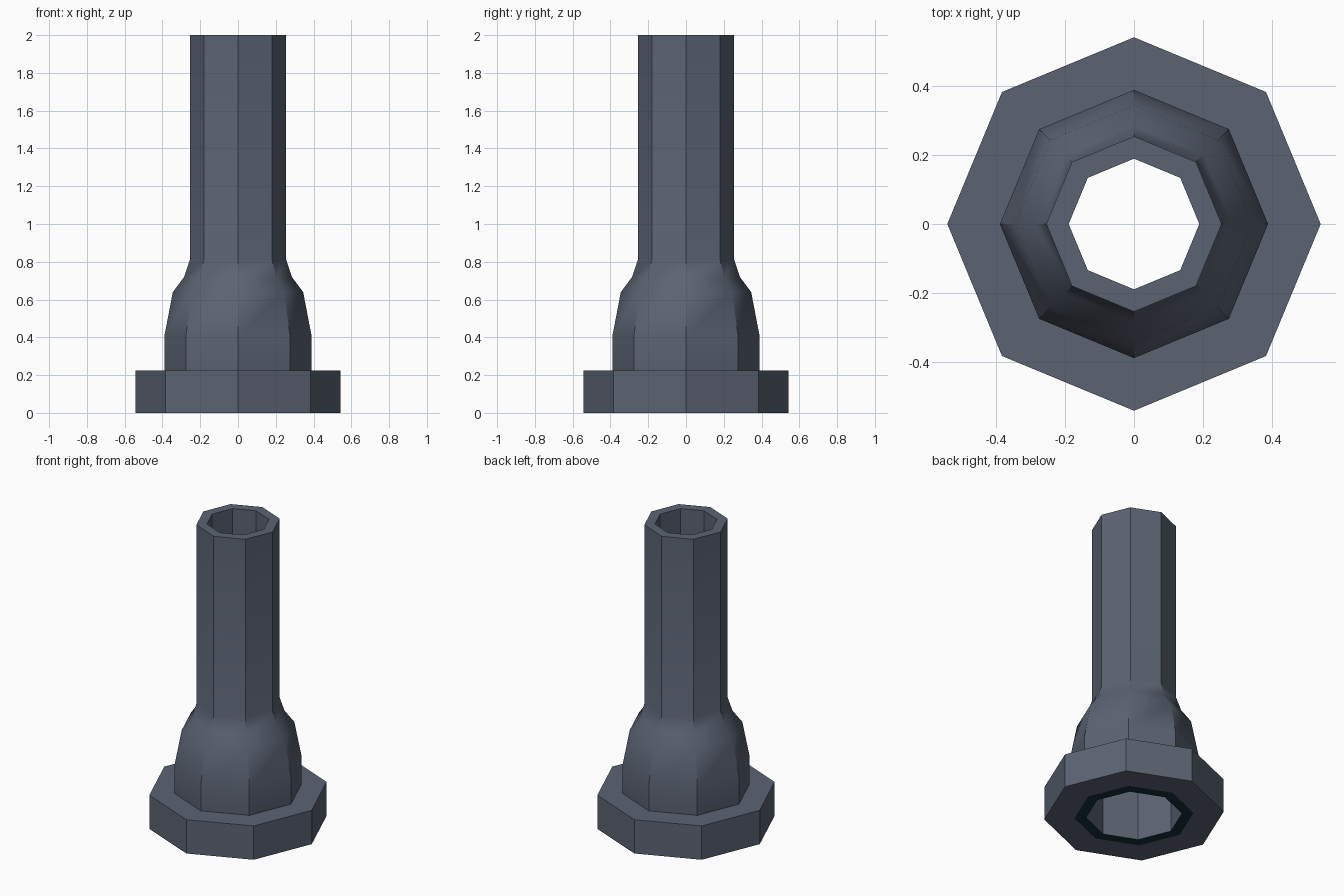
import bpy, math

if "Cube" in bpy.data.objects:
    bpy.data.objects.remove(bpy.data.objects["Cube"])

SIDES = 8


def material(name, rgb):
    m = bpy.data.materials.new(name)
    m.diffuse_color = (*rgb, 1)
    m.use_nodes = True
    m.node_tree.nodes["Principled BSDF"].inputs["Base Color"].default_value = m.diffuse_color
    return m


grey = material("slate_grey", (0.105, 0.125, 0.17))
dark = material("dark_blue_black", (0.007, 0.028, 0.045))


def lathe(name, profile, mats, dark_segment=None):
    """Spin a closed (radius, z) profile, listed counter-clockwise, round z."""
    n = len(profile)
    verts = [(r * math.cos(a), r * math.sin(a), z)
             for a in (2 * math.pi * i / SIDES for i in range(SIDES))
             for r, z in profile]
    faces, idx = [], []
    for i in range(SIDES):
        k = (i + 1) % SIDES
        for j in range(n):
            h = (j + 1) % n
            faces.append((i * n + j, k * n + j, k * n + h, i * n + h))
            idx.append(1 if j == dark_segment else 0)
    mesh = bpy.data.meshes.new(name)
    mesh.from_pydata(verts, [], faces)
    for m in mats:
        mesh.materials.append(m)
    mesh.polygons.foreach_set("material_index", idx)
    ob = bpy.data.objects.new(name, mesh)
    bpy.context.collection.objects.link(ob)
    bpy.ops.object.select_all(action='DESELECT')
    ob.select_set(True)
    bpy.context.view_layer.objects.active = ob
    bpy.ops.object.shade_smooth_by_angle(angle=math.radians(40))
    return ob


# Base flange: octagonal ring with the tube passing through it
lathe("base_flange",
      [(0.36, 0), (0.543, 0), (0.543, 0.225), (0.36, 0.225)], [grey])

# Hollow tube with flared lower body; its bottom rim is dark
lathe("flared_tube",
      [(0.29, 0), (0.36, 0), (0.39, 0.225), (0.39, 0.405), (0.345, 0.64),
       (0.285, 0.72), (0.255, 0.81), (0.255, 2.0),
       (0.19, 2.0), (0.19, 0.81), (0.22, 0.70), (0.27, 0.61), (0.29, 0.40)],
      [grey, dark], dark_segment=0)
